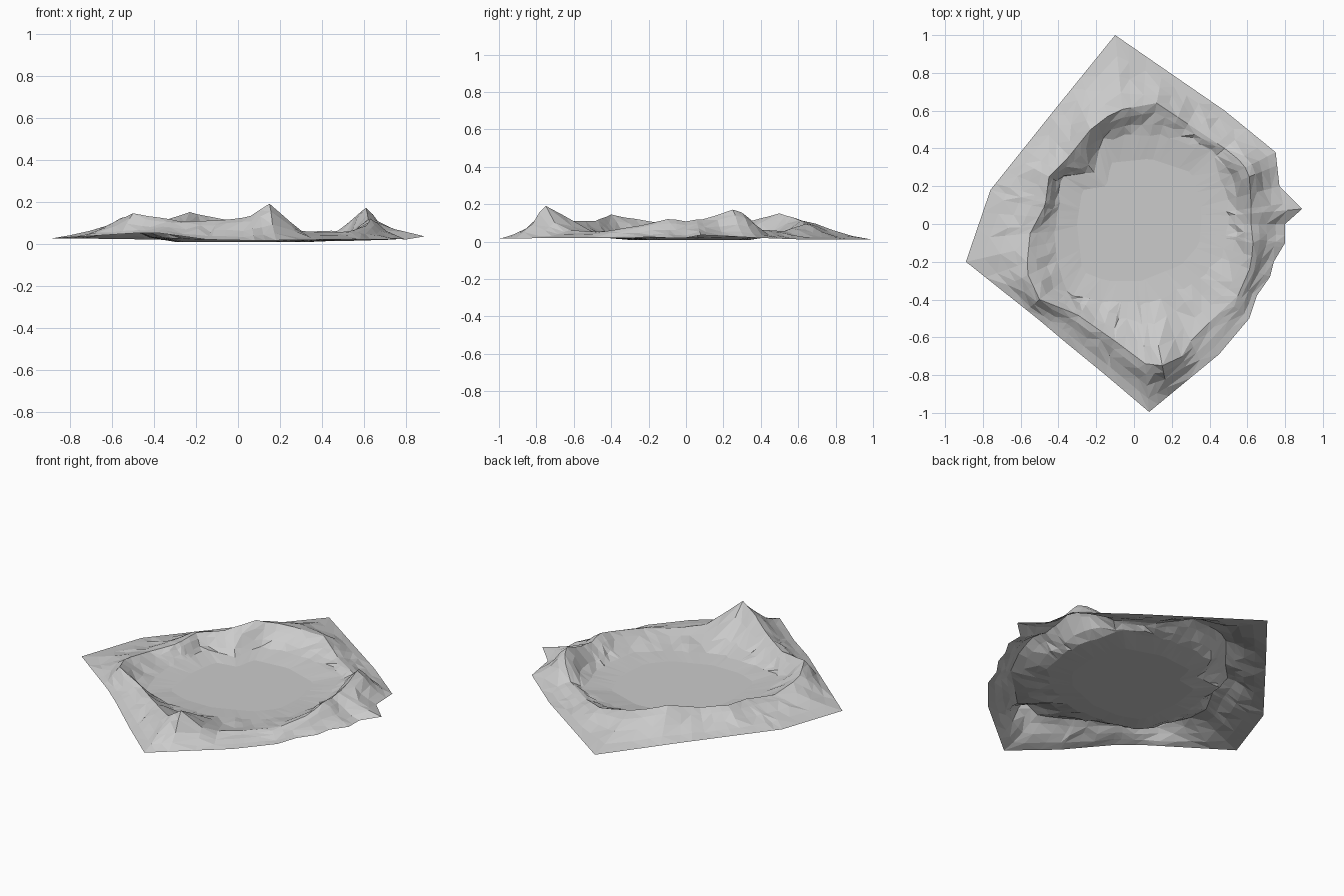
import bpy, math, random

if "Cube" in bpy.data.objects:
    bpy.data.objects.remove(bpy.data.objects["Cube"])
random.seed(4)

# Plan loops: outer border, hill crest, and edge of the flat basin (x, y, z)
BORDER = [(.80, 0, .02), (.89, .08, .035), (.77, .20, .03), (.75, .38, .02), (.48, .60, .012),
          (-.10, 1.0, .01), (-.40, .63, .02), (-.76, .18, .025), (-.89, -.20, .025),
          (-.50, -.51, .05), (-.37, -.62, .05), (-.15, -.80, .02), (.08, -.995, .015),
          (.45, -.69, .02), (.61, -.50, .02), (.65, -.38, .02), (.72, -.28, .02),
          (.74, -.20, .025), (.80, -.10, .02)]
CREST = [(.62, 0, .11), (.62, .12, .125), (.61, .25, .17), (.58, .32, .145), (.48, .40, .06),
         (.30, .52, .055), (.12, .64, .095), (-.10, .60, .12), (-.23, .50, .15),
         (-.35, .35, .11), (-.45, .25, .115), (-.47, .10, .10), (-.55, -.05, .09),
         (-.57, -.25, .115), (-.50, -.40, .145), (-.30, -.48, .11), (-.10, -.62, .11),
         (.06, -.74, .13), (.15, -.75, .19), (.23, -.74, .12), (.30, -.62, .06),
         (.42, -.50, .05), (.55, -.38, .065), (.62, -.22, .09), (.63, -.10, .12)]
BASIN = [(.50, .10, .02), (.42, .38, .03), (.12, .48, .03), (-.17, .45, .03), (-.20, .28, .02),
         (-.38, .25, .03), (-.42, 0, .03), (-.38, -.35, .03), (-.20, -.42, .02),
         (.05, -.42, .02), (.35, -.30, .015), (.48, -.15, .02)]


def ray(loop, a):
    """Point where a ray at angle a from the centre meets the closed loop."""
    dx, dy = math.cos(a), math.sin(a)
    for p, q in zip(loop, loop[1:] + loop[:1]):
        ex, ey = q[0] - p[0], q[1] - p[1]
        den = dx * ey - dy * ex
        if abs(den) < 1e-9:
            continue
        r = (p[0] * ey - p[1] * ex) / den
        t = (p[0] * dy - p[1] * dx) / den
        if r > 0 and -1e-6 <= t <= 1 + 1e-6:
            return r, p[2] + t * (q[2] - p[2])
    return .6, .03


# Spokes: corners of the border and crest, plus even filler angles
spokes = [math.atan2(p[1], p[0]) for p in BORDER + CREST[::2]]
for i in range(60):
    a = -math.pi + .03 + i * math.tau / 60
    if all(abs(a - s) > .045 for s in spokes):
        spokes.append(a)
spokes.sort()
spokes = [s for i, s in enumerate(spokes) if i == 0 or s - spokes[i - 1] > .004]

# Height field: centre point, then rings along each spoke
FLOOR = .009
verts, faces = [(0, 0, FLOOR)], []
RINGS = 9
for a in spokes:
    rb, zb = ray(BASIN, a)
    rc, zc = ray(CREST, a)
    ro, zo = ray(BORDER, a)
    rc = min(max(rc, rb + .05), ro - .04)

    def wob(s):
        return random.uniform(-s, s)

    def mix(p, q, t):
        return p + (q - p) * t
    prof = [(rb * .72, FLOOR),
            (rb + wob(.012), zb),
            (mix(rb, rc, .35) + wob(.012), mix(zb, zc, .25) + wob(.006)),
            (mix(rb, rc, .7), mix(zb, zc, .68) + wob(.006)),
            (rc, zc + wob(.003)),
            (mix(rc, ro, .22), mix(zc, zo, .22) + wob(.005)),
            (mix(rc, ro, .45), mix(zc, zo, .55) + wob(.006)),
            (mix(rc, ro, .72), mix(zc, zo, .82) + wob(.004)),
            (ro, zo)]
    verts += [(r * math.cos(a), r * math.sin(a), z) for r, z in prof]

n = len(spokes)
for i in range(n):
    b, c = 1 + i * RINGS, 1 + (i + 1) % n * RINGS
    faces.append((0, b, c))
    for k in range(RINGS - 1):
        q = (b + k, b + k + 1, c + k + 1, c + k)
        if random.random() < .5:
            faces += [(q[0], q[1], q[2]), (q[0], q[2], q[3])]
        else:
            faces += [(q[0], q[1], q[3]), (q[1], q[2], q[3])]

mesh = bpy.data.meshes.new("crater_terrain")
mesh.from_pydata(verts, [], faces)
mesh.update()
bpy.context.collection.objects.link(bpy.data.objects.new("crater_terrain", mesh))
